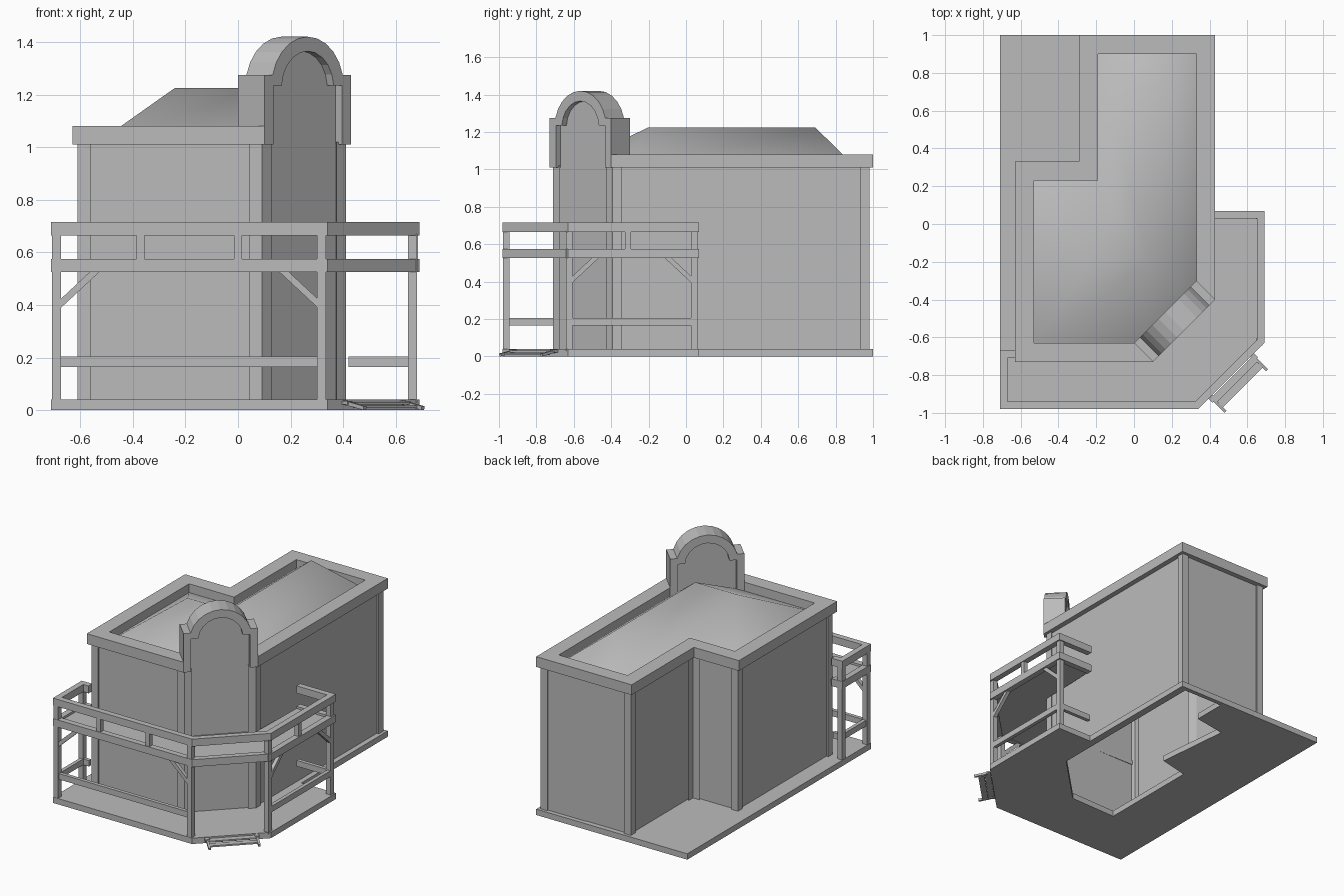
import bpy, bmesh, math
from mathutils import Vector, Matrix
from mathutils.geometry import tessellate_polygon

if "Cube" in bpy.data.objects:
    bpy.data.objects.remove(bpy.data.objects["Cube"])

grey = bpy.data.materials.new("plain_grey")
grey.use_nodes = True
grey.diffuse_color = (0.5, 0.5, 0.5, 1)
grey.node_tree.nodes["Principled BSDF"].inputs["Base Color"].default_value = (0.5, 0.5, 0.5, 1)


def finish(name, bm, matrix=None):
    bmesh.ops.recalc_face_normals(bm, faces=bm.faces)
    if matrix:
        bm.transform(matrix)
    mesh = bpy.data.meshes.new(name)
    bm.to_mesh(mesh)
    bm.free()
    mesh.materials.append(grey)
    ob = bpy.data.objects.new(name, mesh)
    bpy.context.scene.collection.objects.link(ob)
    return ob


def prism(name, pts, z0, z1, hole=None, caps=True, matrix=None):
    """Extrude a flat outline, with an optional hole."""
    bm = bmesh.new()
    loops = [pts] + ([hole] if hole else [])
    low, high = [], []
    for loop in loops:
        lo = [bm.verts.new((x, y, z0)) for x, y in loop]
        hi = [bm.verts.new((x, y, z1)) for x, y in loop]
        for i in range(len(loop)):
            j = (i + 1) % len(loop)
            bm.faces.new((lo[i], lo[j], hi[j], hi[i]))
        low += lo
        high += hi
    if caps:
        for tri in tessellate_polygon([[Vector((x, y, 0)) for x, y in l] for l in loops]):
            bm.faces.new([low[i] for i in tri])
            bm.faces.new([high[i] for i in tri])
    return finish(name, bm, matrix)


def offset(pts, d, closed=True):
    """Move an anticlockwise outline inward by d with mitred corners."""
    out, n = [], len(pts)
    for i in range(n):
        p = Vector(pts[i])
        a = Vector(pts[i - 1]) if closed or i else None
        b = Vector(pts[(i + 1) % n]) if closed or i < n - 1 else None
        d1 = (p - a).normalized() if a else (b - p).normalized()
        d2 = (b - p).normalized() if b else d1
        n1, n2 = Vector((-d1.y, d1.x)), Vector((-d2.y, d2.x))
        out.append(tuple(p + (n1 + n2) * d / (1 + n1.dot(n2))))
    return out


def strip(name, path, width, z0, z1):
    return prism(name, path + offset(path, width, False)[::-1], z0, z1)


def post(name, x, y, z0, z1, w=0.035):
    h = w / 2
    return prism(name, [(x - h, y - h), (x + h, y - h), (x + h, y + h), (x - h, y + h)], z0, z1)


def bar(name, a, b, w):
    a, b = Vector(a), Vector(b)
    bm = bmesh.new()
    bmesh.ops.create_cube(bm, size=1)
    rot = (b - a).to_track_quat('Z', 'Y').to_matrix().to_4x4()
    size = Matrix.Diagonal((w, w, (b - a).length, 1))
    return finish(name, bm, Matrix.Translation((a + b) / 2) @ rot @ size)


# Ground slab, open beneath the house
slab = [(-.71, -.98), (.34, -.98), (.69, -.63), (.69, .07), (.43, .07), (.43, 1), (-.71, 1)]
opening = [(.38, -.23), (.38, .97), (.08, .97), (.08, .74), (-.15, .7), (-.1, .18),
           (-.31, .13), (-.31, -.58), (.04, -.57)]
prism("ground_slab", slab, 0, .04, hole=opening)

# House walls, with the chamfered corner closing the outline
house = [(.43, -.40), (.43, 1), (-.29, 1), (-.29, .33), (-.63, .33), (-.63, -.73), (.10, -.73)]
prism("walls", offset(house, .035), .01, 1.02, caps=False)

# Corner posts
outer, inner = offset(house, .02), offset(house, .06)
for i, c in enumerate(outer):
    c = Vector(c)
    a = c + (Vector(outer[i - 1]) - c).normalized() * .05
    b = c + (Vector(outer[(i + 1) % len(outer)]) - c).normalized() * .05
    prism("corner_post", [tuple(a), tuple(c), tuple(b), inner[i]], .02, 1.02)

# Parapet, interrupted by the gable
rim = offset(house, .10)
prism("parapet", house + rim[::-1], 1.01, 1.08)

# Hipped roof
bm = bmesh.new()
e = [bm.verts.new((x, y, 1.02)) for x, y in rim]
west, bend, north = [bm.verts.new((x, y, 1.225)) for x, y in ((-.24, -.2), (.07, -.2), (.07, .69))]
for f in ((e[0], e[1], north, bend), (e[1], e[2], north), (e[2], e[3], bend, north),
          (e[3], e[4], west, bend), (e[4], e[5], west), (e[5], e[6], bend, west), (e[6], e[0], bend)):
    bm.faces.new(f)
for f in bm.faces:
    f.smooth = True
roof = finish("hipped_roof", bm)

# Arched gable over the chamfered corner
s = math.sqrt(.5)
corner = Matrix(((s, 0, s, .265), (s, 0, -s, -.565), (0, 1, 0, 0), (0, 0, 0, 1)))


def arch(r, spring, steps=10):
    a0 = math.asin((spring - 1.225) / r)
    return [(r * math.cos(a0 + (math.pi - 2 * a0) * i / steps),
             1.225 + r * math.sin(a0 + (math.pi - 2 * a0) * i / steps)) for i in range(steps + 1)]


inside = [(.185, 1.01), (.185, 1.235)] + arch(.14, 1.235) + [(-.185, 1.235), (-.185, 1.01)]
outside = [(.233, 1.01), (.233, 1.275)] + arch(.195, 1.275) + [(-.233, 1.275), (-.233, 1.01)]
prism("gable_frame", outside + inside[::-1], -.141, 0, matrix=corner)
prism("gable_panel", inside, -.106, -.035, matrix=corner)

# Porch railings and balcony deck
porch = [(-.63, -.67), (-.71, -.67), (-.71, -.98), (.34, -.98), (.69, -.63), (.69, .07), (.42, .07)]
strip("top_rail", porch, .04, .665, .715)
strip("deck_beam", porch, .04, .525, .575)
low = offset(porch, .012, False)
strip("left_lower_rail", low[:3] + [(.31, low[3][1])], .025, .165, .205)
strip("right_lower_rail", [(low[4][0], -.62)] + low[5:], .025, .165, .205)
deck = offset(porch, .03, False) + [(.41, -.38), (.09, -.70), (-.6, -.69)]
prism("balcony_deck", deck, .53, .56)

# Porch posts and balusters
for x, y in ((-.69, -.69), (-.69, -.96), (.317, -.96), (.663, -.625), (.663, .045)):
    post("porch_post", x, y, .03, .67)
for x, y in ((-.37, -.96), (.0, -.96), (.67, -.31)):
    post("baluster", x, y, .57, .67, .03)

# Diagonal braces
for x, d in ((-.68, 1), (.31, -1)):
    bar("front_brace", (x, -.96, .4), (x + d * .15, -.96, .54), .025)
for y, d in ((-.62, 1), (.04, -1)):
    bar("side_brace", (.665, y, .4), (.665, y + d * .15, .54), .025)

# Entry steps on the chamfer
step = Matrix.Translation((.25, -.24, 0)) @ corner
for side in (-1, 1):
    t = side * .156
    bar("step_stringer", step @ Vector((t, .032, -.01)), step @ Vector((t, .008, .11)), .015)
    plate = [(t - .014, .022), (t + .014, .022), (t + .014, .036), (t - .014, .036)]
    prism("stringer_cap", plate, 0, .03, matrix=step)
for z, d in ((.022, .02), (.008, .06)):
    prism("step_tread", [(-.156, z), (.156, z), (.156, z + .01), (-.156, z + .01)],
          d - .015, d + .025, matrix=step)
